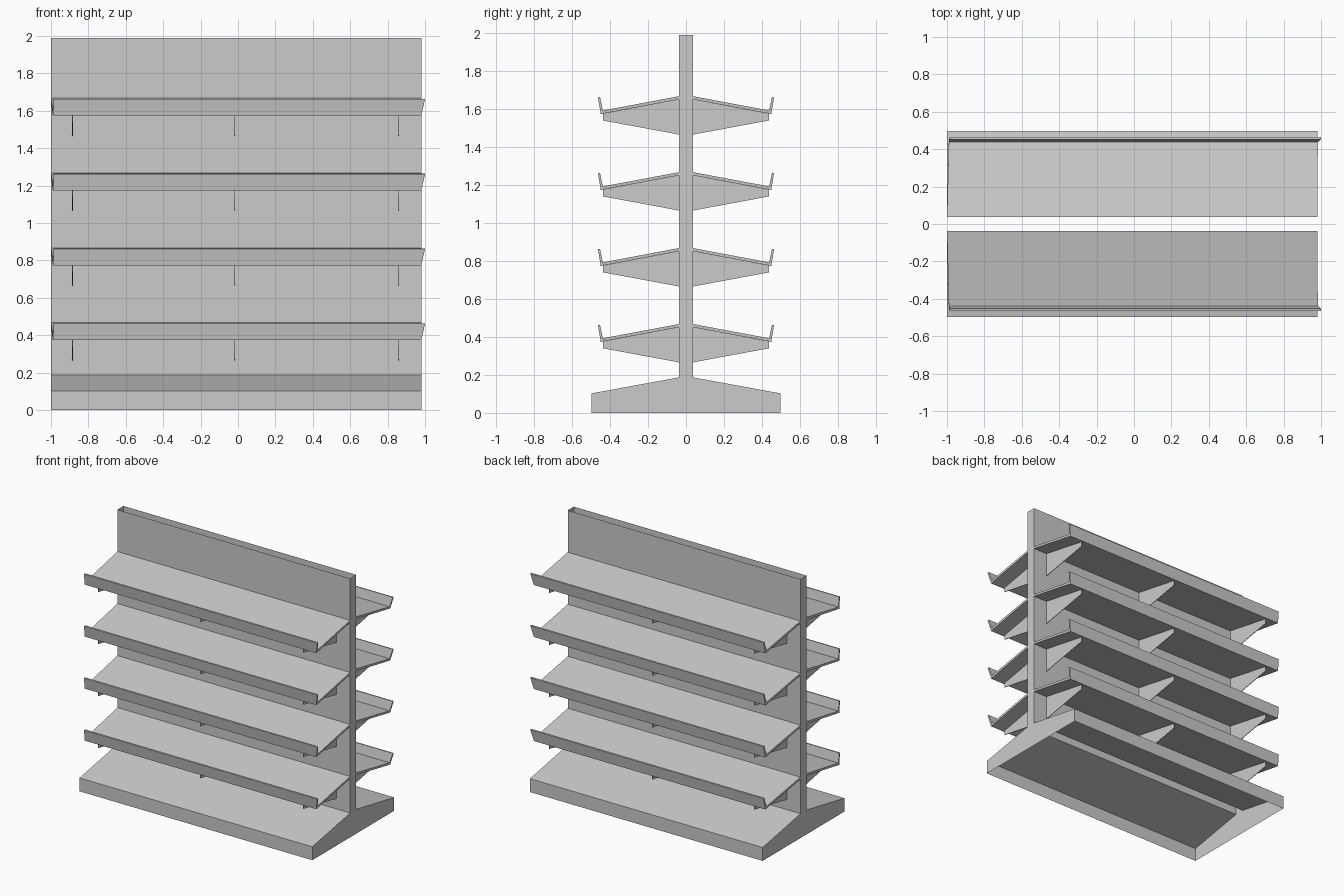
import bpy, bmesh

if "Cube" in bpy.data.objects:
    bpy.data.objects.remove(bpy.data.objects["Cube"])

X0, X1 = -1.0, 0.98      # end planes of the unit
POST = 0.037             # half depth of the central panel


def finish(name, bm):
    """Make an object from bm (back half, +y) and mirror it to the front."""
    bmesh.ops.recalc_face_normals(bm, faces=bm.faces)
    mesh = bpy.data.meshes.new(name)
    bm.to_mesh(mesh)
    bm.free()
    ob = bpy.data.objects.new(name, mesh)
    bpy.context.collection.objects.link(ob)
    mod = ob.modifiers.new("mirror", 'MIRROR')
    mod.use_axis = (False, True, False)
    mod.merge_threshold = 0.0005
    return ob


def loft(bm, left, right, skip=()):
    """Join two end profiles with side faces; skip lists edges left open."""
    a = [bm.verts.new(p) for p in left]
    b = [bm.verts.new(p) for p in right]
    n = len(a)
    for i in range(n):
        if i not in skip:
            j = (i + 1) % n
            bm.faces.new((a[i], a[j], b[j], b[i]))
    bm.faces.new(a[::-1])
    bm.faces.new(b)


# hollow base and central panel, open at the top and underneath
hull = [(0, 0), (0.497, 0), (0.497, 0.103), (POST, 0.187), (POST, 1.99), (0, 1.99)]
bm = bmesh.new()
loft(bm, [(X0, y, z) for y, z in hull], [(X1, y, z) for y, z in hull], skip=(0, 4, 5))
finish("base_and_panel", bm)

# shelf section with raised lip: (y, z, left x, right x), ends slightly skewed
section = [
    (POST, 0.0, X0, X1),
    (0.438, -0.075, -0.99, 0.983),
    (0.453, -0.004, -0.985, 1.0),
    (0.464, -0.006, -0.985, 1.0),
    (0.449, -0.094, -0.99, 0.98),
    (POST, -0.017, X0, X1),
]
# sloping support bracket under the shelf
bracket = [(POST, -0.017), (0.436, -0.092), (0.436, -0.128), (POST, -0.202)]

for level in range(4):
    top = 0.468 + 0.4 * level
    bm = bmesh.new()
    loft(bm, [(l, y, top + z) for y, z, l, r in section],
         [(r, y, top + z) for y, z, l, r in section])
    finish(f"shelf_{level + 1}", bm)

    bm = bmesh.new()
    for x in (-0.885, -0.018, 0.86):
        loft(bm, [(x - 0.002, y, top + z) for y, z in bracket],
             [(x + 0.002, y, top + z) for y, z in bracket])
    finish(f"shelf_brackets_{level + 1}", bm)
